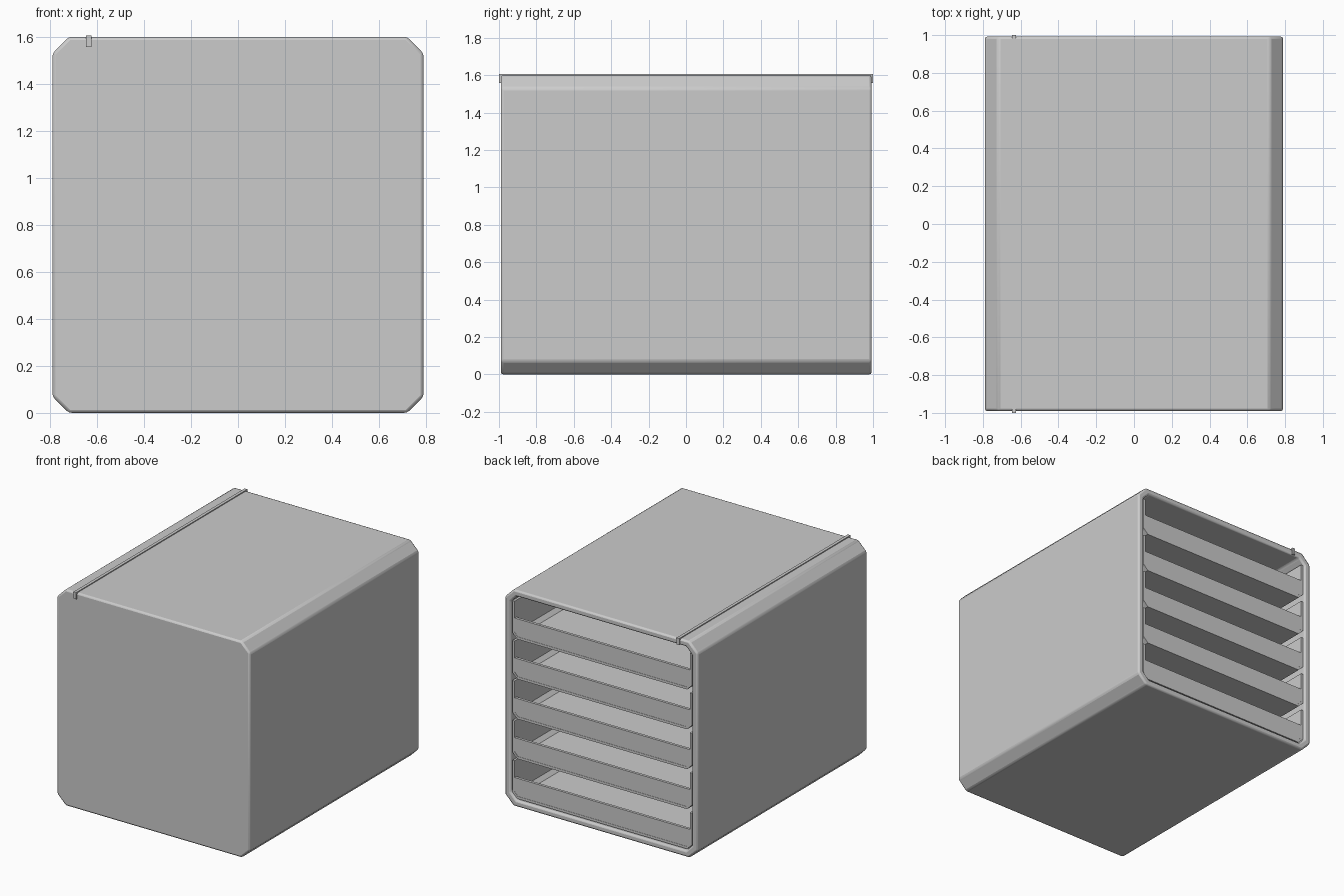
import bpy, bmesh, math

if "Cube" in bpy.data.objects:
    bpy.data.objects.remove(bpy.data.objects["Cube"])

def octagon(hw, z0, z1, c):
    """Chamfered rectangle in the xz plane."""
    return [(-hw + c, z0), (hw - c, z0), (hw, z0 + c), (hw, z1 - c),
            (hw - c, z1), (-hw + c, z1), (-hw, z1 - c), (-hw, z0 + c)]

def loft(name, loops, bevel=0.0, segments=2):
    """Bridge a list of (xz outline, y) loops and cap both ends."""
    bm = bmesh.new()
    rings = [[bm.verts.new((x, y, z)) for x, z in pts] for pts, y in loops]
    n = len(rings[0])
    for a, b in zip(rings, rings[1:]):
        for i in range(n):
            j = (i + 1) % n
            bm.faces.new((a[i], a[j], b[j], b[i]))
    bm.faces.new(rings[0])
    bm.faces.new(rings[-1])
    bmesh.ops.recalc_face_normals(bm, faces=bm.faces)
    me = bpy.data.meshes.new(name)
    bm.to_mesh(me)
    bm.free()
    ob = bpy.data.objects.new(name, me)
    bpy.context.collection.objects.link(ob)
    if bevel:
        mod = ob.modifiers.new("soft_edges", 'BEVEL')
        mod.width, mod.segments = bevel, segments
        mod.limit_method = 'ANGLE'
        mod.angle_limit = math.radians(30)
        bpy.ops.object.select_all(action='DESELECT')
        bpy.context.view_layer.objects.active = ob
        ob.select_set(True)
        bpy.ops.object.shade_smooth_by_angle(angle=math.radians(35))
    return ob

# Cabinet: hollow chamfered box, closed at -y and open at +y
outer = octagon(0.79, 0.0, 1.6, 0.07)
inner = octagon(0.742, 0.045, 1.555, 0.05)
loft("cabinet_shell", [(outer, -0.99), (outer, 0.992), (inner, 0.992), (inner, -0.94)],
     bevel=0.013)

# Thin trim strip over the top, standing slightly proud
strip = [(-0.646, 1.557), (-0.624, 1.557), (-0.624, 1.607), (-0.646, 1.607)]
loft("trim_strip", [(strip, -1.0), (strip, 1.0)])

# Five trays: U-shaped trough with a closed rear and a low lip at the opening
HW, H, C, T, PITCH = 0.735, 0.275, 0.04, 0.018, 0.295

def low_panel(hw, z, h, c):
    return [(-hw + c, z), (hw - c, z), (hw, z + c), (hw, z + h),
            (-hw, z + h), (-hw, z + c)]

for k in range(5):
    z = 0.055 + k * PITCH
    half = [(HW, z + H), (HW, z + C), (HW - C, z)]
    half_in = [(HW - C - 0.004, z + T), (HW - T, z + C + 0.006), (HW - T, z + H)]
    mirror = lambda pts: [(-x, zz) for x, zz in reversed(pts)]
    trough = half + mirror(half) + mirror(half_in) + half_in
    loft(f"tray_trough_{k + 1}", [(trough, -0.93), (trough, 0.98)])
    lip = low_panel(HW - 0.003, z + 0.002, 0.148, C)
    loft(f"tray_lip_{k + 1}", [(lip, 0.958), (lip, 0.978)])
    rear = low_panel(HW - 0.003, z + 0.002, H - 0.004, C)
    loft(f"tray_rear_{k + 1}", [(rear, -0.928), (rear, -0.91)])
